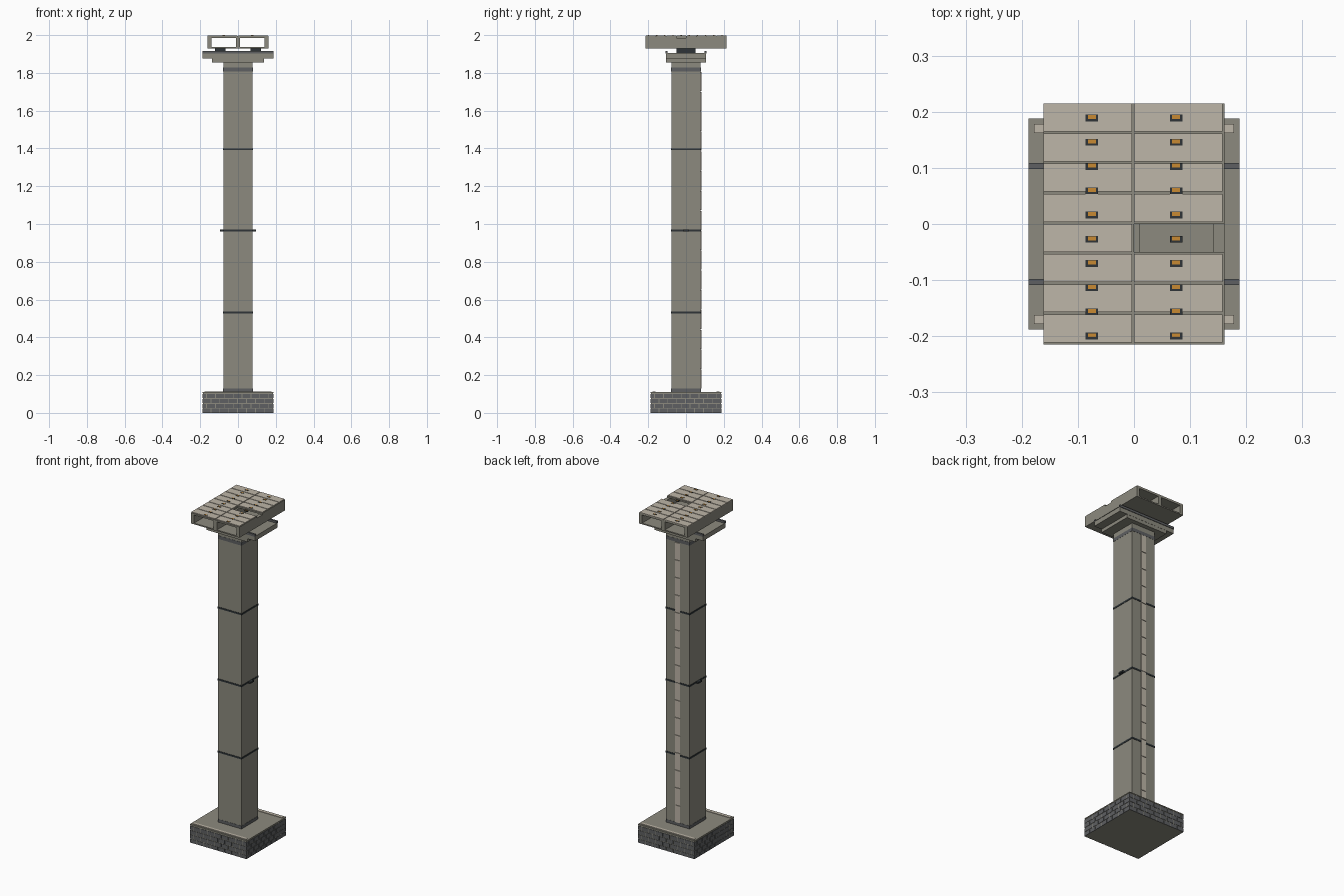
import bpy, bmesh
from mathutils import Matrix, Vector

if "Cube" in bpy.data.objects:
    bpy.data.objects.remove(bpy.data.objects["Cube"])


def material(name, rgb):
    lin = [((c / 255 + 0.055) / 1.055) ** 2.4 for c in rgb]
    m = bpy.data.materials.new(name)
    m.diffuse_color = (*lin, 1)
    m.use_nodes = True
    m.node_tree.nodes["Principled BSDF"].inputs["Base Color"].default_value = m.diffuse_color
    return m


CONCRETE = material("concrete", (140, 138, 126))
TAN = material("pale_slab", (190, 182, 168))
SLATE = material("slate", (94, 96, 98))
DARK = material("dark_metal", (46, 52, 55))
ORANGE = material("orange_clip", (200, 138, 50))


def boxes(name, mat, specs):
    """One object made of boxes, each (x0, x1, y0, y1, z0, z1)."""
    bm = bmesh.new()
    for x0, x1, y0, y1, z0, z1 in specs:
        mid = Vector((x0 + x1, y0 + y1, z0 + z1)) / 2
        size = (x1 - x0, y1 - y0, z1 - z0, 1)
        bmesh.ops.create_cube(bm, size=1, matrix=Matrix.Translation(mid) @ Matrix.Diagonal(size))
    mesh = bpy.data.meshes.new(name)
    bm.to_mesh(mesh)
    bm.free()
    mesh.materials.append(mat)
    obj = bpy.data.objects.new(name, mesh)
    bpy.context.collection.objects.link(obj)
    return obj


def block(hx, hy, z0, z1):
    return (-hx, hx, -hy, hy, z0, z1)


# Footing with running-bond brick plates on all four sides
F = 0.188
boxes("footing", CONCRETE, [block(F - 0.002, F - 0.002, 0, 0.104), block(F, F, 0.104, 0.11)])
bricks = []
ROWS, COLS, GAP = 4, 8, 0.004
rh, cw = 0.104 / ROWS, 2 * F / COLS
for r in range(ROWS):
    z0, z1 = r * rh, (r + 1) * rh - GAP
    shift = cw / 2 if r % 2 else 0
    for c in range(COLS + r % 2):
        a = max(-F, -F + c * cw - shift)
        b = min(F, -F + (c + 1) * cw - shift) - (GAP if c < COLS - 1 + r % 2 else 0)
        for s in (-1, 1):
            w0, w1 = sorted((s * (F - 0.003), s * F))
            bricks += [(a, b, w0, w1, z0, z1), (w0, w1, a, b, z0, z1)]
boxes("footing_bricks", SLATE, bricks)
boxes("footing_strips", TAN, [(-0.178, 0.178, y - 0.008, y + 0.008, 0.108, 0.113)
                              for y in (-0.17, 0.17)])

# Shaft, its collars, joint bands and side lugs
C = 0.078
boxes("column", CONCRETE, [block(C, C, 0.11, 1.86)])
boxes("column_collars", SLATE, [block(C + 0.001, C + 0.001, 0.11, 0.128),
                                block(C + 0.001, C + 0.001, 1.808, 1.828)])
boxes("joint_bands", DARK, [block(C + 0.002, C + 0.002, z - 0.005, z + 0.005)
                            for z in (0.532, 0.965, 1.396)])
boxes("side_lugs", DARK, [(-0.094, -C, -0.015, 0.015, 0.96, 0.97),
                          (C, 0.094, -0.015, 0.015, 0.96, 0.97)])

# Panelled strip up the back face
N = 16
step = (1.808 - 0.128) / N
boxes("back_strip", TAN, [(-0.016, 0.016, C - 0.001, C + 0.004,
                           0.128 + i * step, 0.128 + (i + 1) * step - 0.003) for i in range(N)])

# Stepped cap with edge lips and bearings
boxes("cap", CONCRETE, [block(0.137, 0.105, 1.856, 1.876), block(0.188, 0.106, 1.876, 1.904)])
boxes("cap_lips", SLATE, [(-0.188, 0.188, 0.098, 0.109, 1.902, 1.916),
                          (-0.188, 0.188, -0.109, -0.098, 1.902, 1.916)])
boxes("bearings", DARK, [(x - 0.028, x + 0.028, -0.05, 0.05, 1.904, 1.931) for x in (-0.095, 0.095)])

# Two-cell box girder; its top is open where one slab is missing
D, L = 0.161, 0.215
Z0, Z1 = 1.985, 1.994
pitch = 2 * L / 8
hole_top = L - 4 * pitch
hole_low = hole_top - pitch + 0.004
boxes("girder", CONCRETE, [
    block(D, L, 1.93, 1.937),
    (-D, -0.141, -L, L, 1.937, Z0), (0.141, D, -L, L, 1.937, Z0), (-0.011, 0.011, -L, L, 1.937, Z0),
    (-D, 0.0, -L, L, Z0, Z1),
    (0.0, D, hole_top, L, Z0, Z1), (0.0, D, -L, hole_low, Z0, Z1)])

# Deck slabs in two columns of eight
slabs = []
for i in range(8):
    y1 = L - i * pitch
    for col, (x0, x1) in enumerate(((-D, -0.004), (0.0, 0.158))):
        if not (col == 1 and i == 4):
            slabs.append((x0, x1, y1 - pitch + 0.004, y1, Z1, 1.998))
boxes("deck_slabs", TAN, slabs)

# Two rows of ten clips on the deck
spots = [(x, 0.189 - 0.0432 * i) for x in (-0.075, 0.075) for i in range(10)]
boxes("clip_plates", DARK, [(x - 0.011, x + 0.011, y - 0.006, y + 0.006, 1.994, 1.999) for x, y in spots])
boxes("clip_heads", ORANGE, [(x - 0.007, x + 0.007, y - 0.002, y + 0.005, 1.996, 2.0) for x, y in spots])
